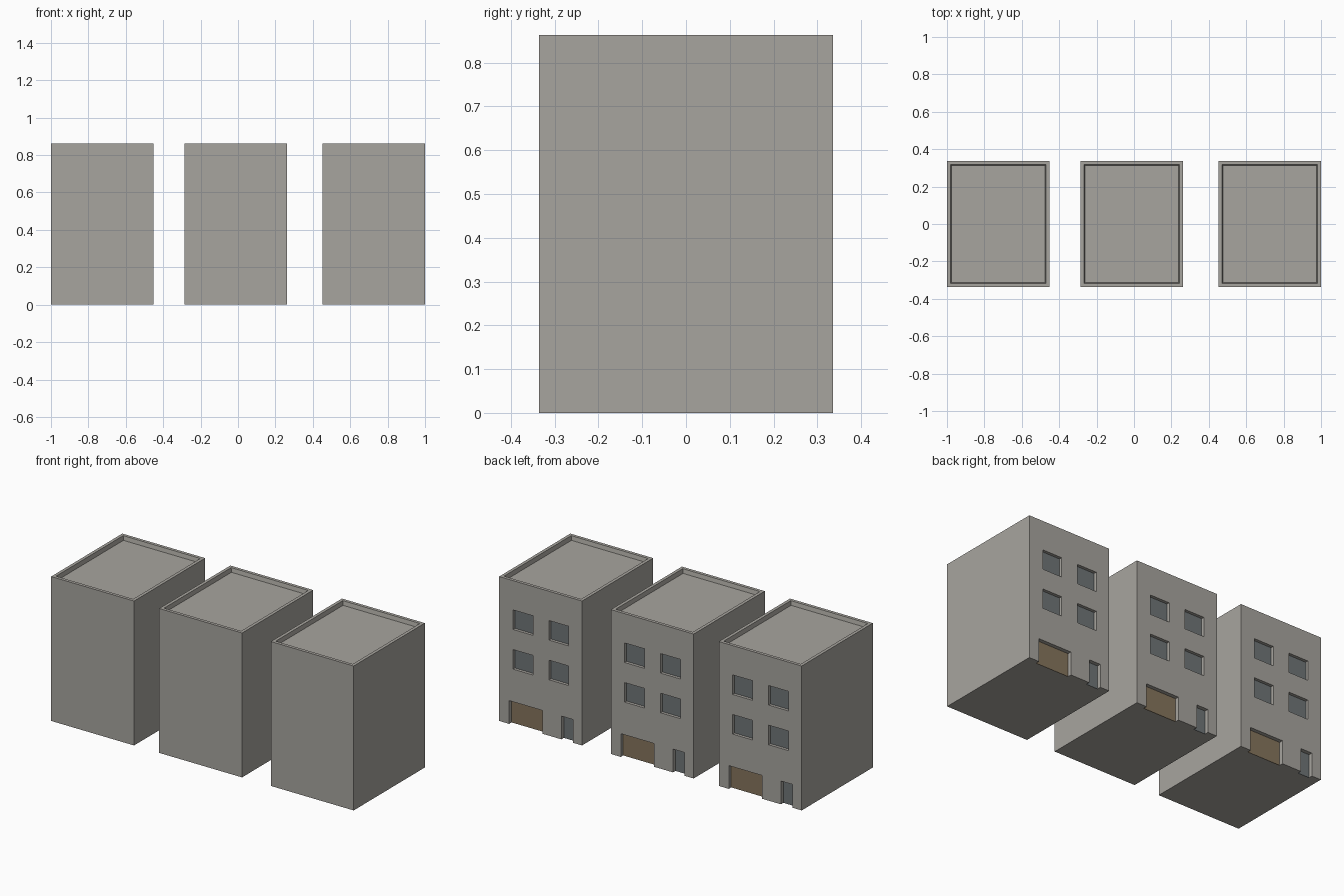
import bpy, bmesh
from mathutils import Vector

if "Cube" in bpy.data.objects:
    bpy.data.objects.remove(bpy.data.objects["Cube"])

W, HY, H = 0.548, 0.336, 0.863          # width, half depth, height
CENTRES = (-0.726, -0.012, 0.726)


def material(name, rgb):
    m = bpy.data.materials.new(name)
    m.diffuse_color = (*rgb, 1)
    m.use_nodes = True
    m.node_tree.nodes["Principled BSDF"].inputs["Base Color"].default_value = m.diffuse_color
    return m


wall_mat = material("warm_grey_wall", (0.39, 0.375, 0.345))
glass_mat = material("slate_glass", (0.16, 0.18, 0.187))
garage_mat = material("brown_garage", (0.235, 0.178, 0.109))


def add_box(bm, lo, hi):
    lo, hi = Vector(lo), Vector(hi)
    verts = bmesh.ops.create_cube(bm, size=1)["verts"]
    for v in verts:
        v.co = (lo + hi) / 2 + v.co * (hi - lo)
    return verts


def make_object(name, bm, mat):
    bmesh.ops.recalc_face_normals(bm, faces=bm.faces)
    mesh = bpy.data.meshes.new(name)
    bm.to_mesh(mesh)
    bm.free()
    mesh.materials.append(mat)
    ob = bpy.data.objects.new(name, mesh)
    bpy.context.collection.objects.link(ob)
    return ob


# Openings on the back wall: name, offset from the +x edge, z range, depth
windows = [("window", u, u + 0.13, z, z + 0.117, 0.02)
           for u in (0.092, 0.33) for z in (0.334, 0.571)]
doors = [("garage_door", 0.066, 0.285, 0.0, 0.139, 0.025),
         ("entry_door", 0.411, 0.487, 0.0, 0.139, 0.025)]
openings = windows + doors

# Building block with a sunken roof inside a parapet
bm = bmesh.new()
add_box(bm, (-W / 2, -HY, 0), (W / 2, HY, H))
bm.faces.ensure_lookup_table()
top = max(bm.faces, key=lambda f: f.calc_center_median().z)
bmesh.ops.inset_region(bm, faces=[top], thickness=0.027)
bmesh.ops.inset_region(bm, faces=[top], thickness=0.007)
for v in top.verts:
    v.co.z -= 0.025
block = make_object("building_1", bm, wall_mat)

# Cut the openings into the back wall
bm = bmesh.new()
for _, a, b, z0, z1, d in openings:
    add_box(bm, (W / 2 - b, HY - d, z0 if z0 > 0 else -0.05),
            (W / 2 - a, HY + 0.05, z1))
cutter = make_object("opening_cutter", bm, wall_mat)
cutter.hide_render = True
mod = block.modifiers.new("openings", "BOOLEAN")
mod.object = cutter
mod.operation = "DIFFERENCE"
mod.solver = "EXACT"
bpy.context.view_layer.objects.active = block
bpy.ops.object.modifier_apply(modifier=mod.name)
bpy.data.objects.remove(cutter)


# Thin panels at the back of each recess
def panels(name, kind, mat):
    bm = bmesh.new()
    for n, a, b, z0, z1, d in openings:
        if n == kind:
            add_box(bm, (W / 2 - b, HY - d - 0.002, z0),
                    (W / 2 - a, HY - d + 0.002, z1))
    return make_object(name, bm, mat)


parts = [block,
         panels("window_panes_1", "window", glass_mat),
         panels("entry_door_1", "entry_door", glass_mat),
         panels("garage_door_1", "garage_door", garage_mat)]

# Repeat the building along the row
for ob in parts:
    for i, x in enumerate(CENTRES):
        o = ob
        if i:
            o = bpy.data.objects.new(ob.name[:-1] + str(i + 1), ob.data)
            bpy.context.collection.objects.link(o)
        o.location.x = x
